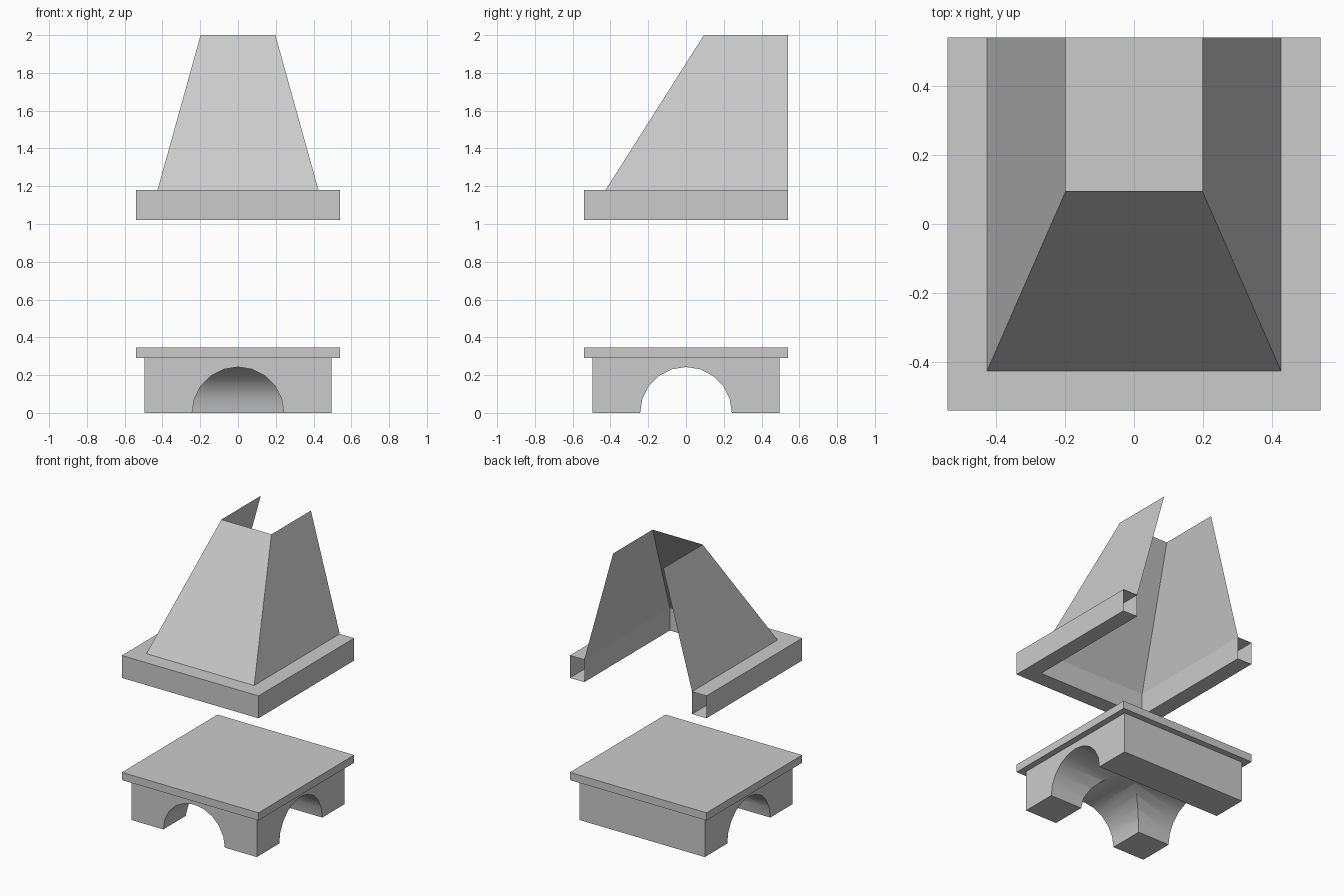
import bpy, bmesh, math
from mathutils import Matrix

if "Cube" in bpy.data.objects:
    bpy.data.objects.remove(bpy.data.objects["Cube"])

OUT = 0.54      # half size of slab and hood rim
BASE = 0.496    # half size of the hearth block
INNER = 0.426   # half size of the hood foot
ARCH = 0.243    # arch radius


def finish(name, bm):
    me = bpy.data.meshes.new(name)
    bm.to_mesh(me)
    bm.free()
    ob = bpy.data.objects.new(name, me)
    bpy.context.collection.objects.link(ob)
    return ob


def box(name, half, z0, z1):
    bm = bmesh.new()
    mat = Matrix.Translation((0, 0, (z0 + z1) / 2)) @ Matrix.Diagonal((2 * half, 2 * half, z1 - z0, 1))
    bmesh.ops.create_cube(bm, size=1, matrix=mat)
    return finish(name, bm)


def tunnel(name, start, end, turn):
    """20-sided cylinder along -y from start to end, turned about z."""
    bm = bmesh.new()
    mat = (Matrix.Rotation(turn, 4, 'Z') @ Matrix.Translation((0, (start + end) / 2, 0))
           @ Matrix.Rotation(math.pi / 2, 4, 'X'))
    bmesh.ops.create_cone(bm, cap_ends=True, segments=20, radius1=ARCH, radius2=ARCH,
                          depth=end - start, matrix=mat)
    ob = finish(name, bm)
    ob.hide_render = True
    return ob


def u_sheet(name, rails, closed):
    """Open-backed U-shaped shell; each rail is (half width, front y, z)."""
    bm = bmesh.new()
    rows = [[bm.verts.new(p) for p in ((-w, OUT, z), (-w, y, z), (w, y, z), (w, OUT, z))]
            for w, y, z in rails]
    pairs = list(zip(rows, rows[1:])) + ([(rows[-1], rows[0])] if closed else [])
    for a, b in pairs:
        for i in range(3):
            bm.faces.new((a[i], a[i + 1], b[i + 1], b[i]))
    return finish(name, bm)


# Hearth block with a side-to-side vault and a front vault meeting it
base = box("hearth_base", BASE, 0, 0.29)
cutters = [tunnel("side_arch_cutter", -1, 1, math.pi / 2),
           tunnel("front_arch_cutter", -1, 0, 0)]
for cutter in cutters:
    mod = base.modifiers.new(cutter.name, 'BOOLEAN')
    mod.operation = 'DIFFERENCE'
    mod.solver = 'EXACT'
    mod.object = cutter
    bpy.context.view_layer.objects.active = base
    bpy.ops.object.modifier_apply(modifier=mod.name)
for cutter in cutters:
    bpy.data.objects.remove(cutter)
bpy.ops.object.select_all(action='DESELECT')
base.select_set(True)
bpy.ops.object.shade_smooth_by_angle(angle=math.radians(30))

# Hearth slab
box("hearth_slab", OUT, 0.29, 0.345)

# Hollow rim around the hood, open at the back
u_sheet("hood_rim", [(OUT, -OUT, 1.02), (OUT, -OUT, 1.18),
                     (INNER, -INNER, 1.18), (INNER, -INNER, 1.02)], True)

# Tapered smoke hood, open at top and back
u_sheet("smoke_hood", [(INNER, -INNER, 1.18), (0.198, 0.095, 2.0)], False)
